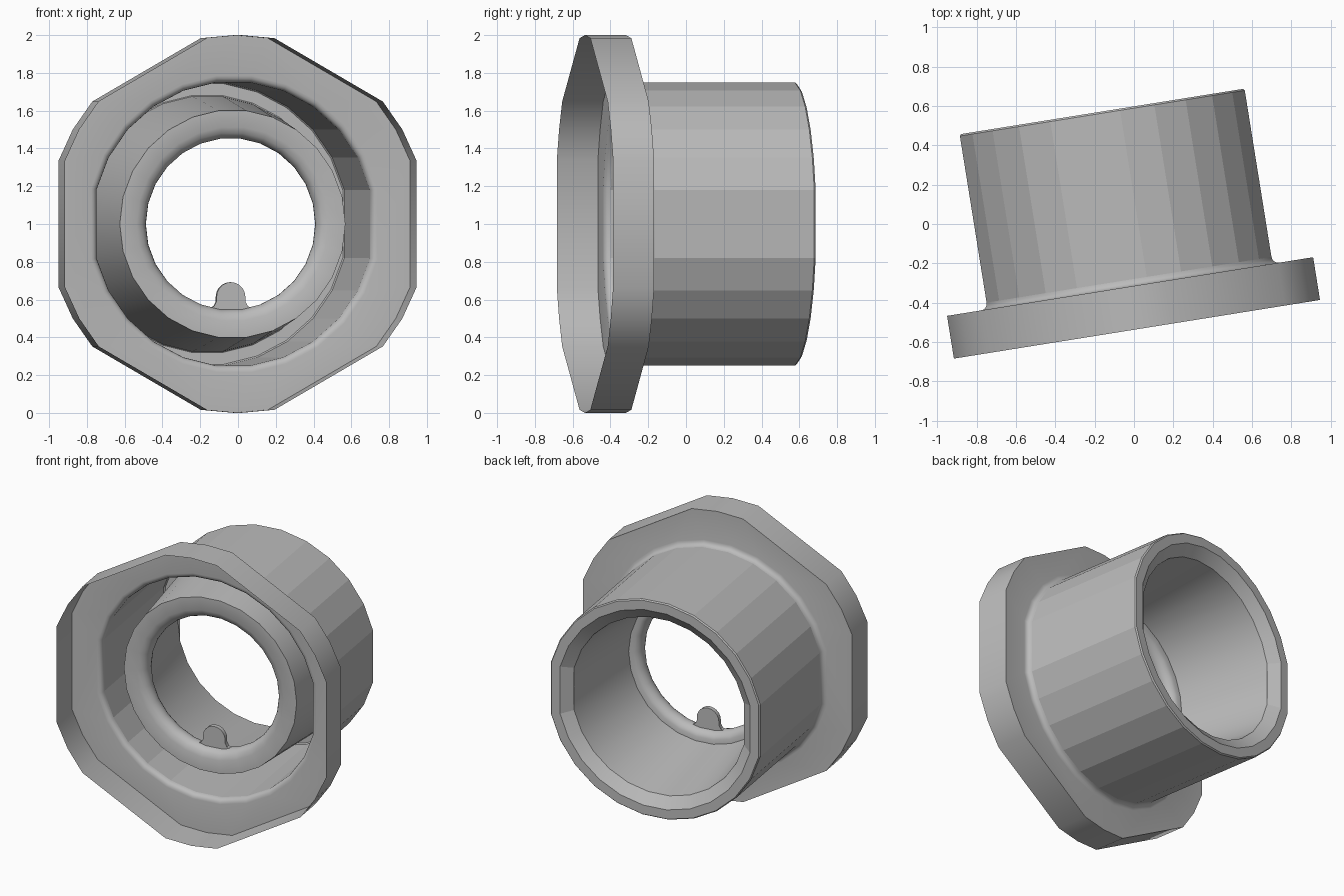
import bpy, bmesh, math
from mathutils import Matrix

cube = bpy.data.objects.get("Cube")
if cube:
    bpy.data.objects.remove(cube, do_unlink=True)

SIDES = 26
# The fitting axis is turned slightly about the vertical
PLACE = Matrix.Translation((0.015, -0.535, 1)) @ Matrix.Rotation(math.radians(9.1), 4, 'Z')

grey = bpy.data.materials.new("plain_grey")
grey.use_nodes = True
color = (0.5, 0.5, 0.5, 1)
grey.diffuse_color = color
grey.node_tree.nodes["Principled BSDF"].inputs["Base Color"].default_value = color


def finish(bm, name, angle):
    bmesh.ops.recalc_face_normals(bm, faces=bm.faces)
    mesh = bpy.data.meshes.new(name)
    bm.to_mesh(mesh)
    bm.free()
    obj = bpy.data.objects.new(name, mesh)
    bpy.context.collection.objects.link(obj)
    mesh.materials.append(grey)
    obj.matrix_world = PLACE
    bpy.ops.object.select_all(action='DESELECT')
    obj.select_set(True)
    bpy.context.view_layer.objects.active = obj
    bpy.ops.object.shade_smooth_by_angle(angle=math.radians(angle))


def loop(bm, points, depth):
    return [bm.verts.new((x, depth, z)) for x, z in points]


def circle(radius, flat_sides):
    # flat_sides leaves out the two sideways corners, making wide side facets
    steps = [i * math.tau / SIDES for i in range(SIDES)
             if not (flat_sides and i % (SIDES // 2) == 0)]
    return [(radius * math.cos(a), radius * math.sin(a)) for a in steps]


def skin(bm, a, b):
    n = len(a)
    for i in range(n):
        j = (i + 1) % n
        bm.faces.new((a[i], a[j], b[j], b[i]))


def lathe(bm, profile, flat_sides):
    rings = [loop(bm, circle(r, flat_sides), d) for r, d in profile]
    for a, b in zip(rings, rings[1:]):
        skin(bm, a, b)
    return rings


def ring_edges(bm, ring):
    return [bm.edges.get((v, ring[i - 1])) for i, v in enumerate(ring)]


# Hexagonal skirt with corners trimmed to a circle, open at the front
bm = bmesh.new()
outline = []
for corner in range(6):
    for offset in (-10.4, 0, 10.4):
        a = math.radians(30 + 60 * corner + offset)
        outline.append((math.cos(a), math.sin(a)))
front = loop(bm, outline, 0)
back = loop(bm, outline, 0.22)
skin(bm, front, back)

# Fillet towards the sleeve, then the flange plate around it
fillet = []
for i in range(5):
    a = math.pi / 2 * i / 4
    fillet.append((0.79 - 0.035 * math.sin(a), 0.255 - 0.035 * math.cos(a)))
rings = lathe(bm, fillet, True)
bmesh.ops.triangle_fill(bm, use_beauty=True,
                        edges=ring_edges(bm, back) + ring_edges(bm, rings[0]))
finish(bm, "flange", 32)

# Faceted outer sleeve with flat back rim and chamfered mouth
bm = bmesh.new()
lathe(bm, [(0.755, 0.255), (0.755, 1.112), (0.748, 1.121),
           (0.685, 1.121), (0.612, 1.065)], True)
finish(bm, "outer_sleeve", 12)

# Tapered inner tube: outer wall, front face, rounded seat lip, bore wall
bm = bmesh.new()
tube = [(0.68, 1.115), (0.675, 1.05), (0.605, 0.275), (0.515, 0.275)]
for i in range(1, 10):
    a = math.radians(15 + 150 * i / 9)
    tube.append((0.515 - 0.06 * math.sin(a), 0.345 - 0.065 * math.cos(a)))
tube += [(0.53, 0.41), (0.612, 1.065)]
lathe(bm, tube, False)
finish(bm, "inner_tube", 32)

# Small round-topped locating tab at the bottom of the lip
bm = bmesh.new()
half = [(0.12, -0.47), (0.115, -0.445), (0.09, -0.435), (0.077, -0.41)]
arch = [(0.077 * math.cos(math.pi * i / 10), -0.385 + 0.077 * math.sin(math.pi * i / 10))
        for i in range(11)]
shape = half + arch + [(-x, z) for x, z in reversed(half)]
tab_front = loop(bm, shape, 0.33)
tab_back = loop(bm, shape, 0.36)
skin(bm, tab_front, tab_back)
bm.faces.new(tab_front)
bm.faces.new(tab_back)
finish(bm, "locating_tab", 30)
